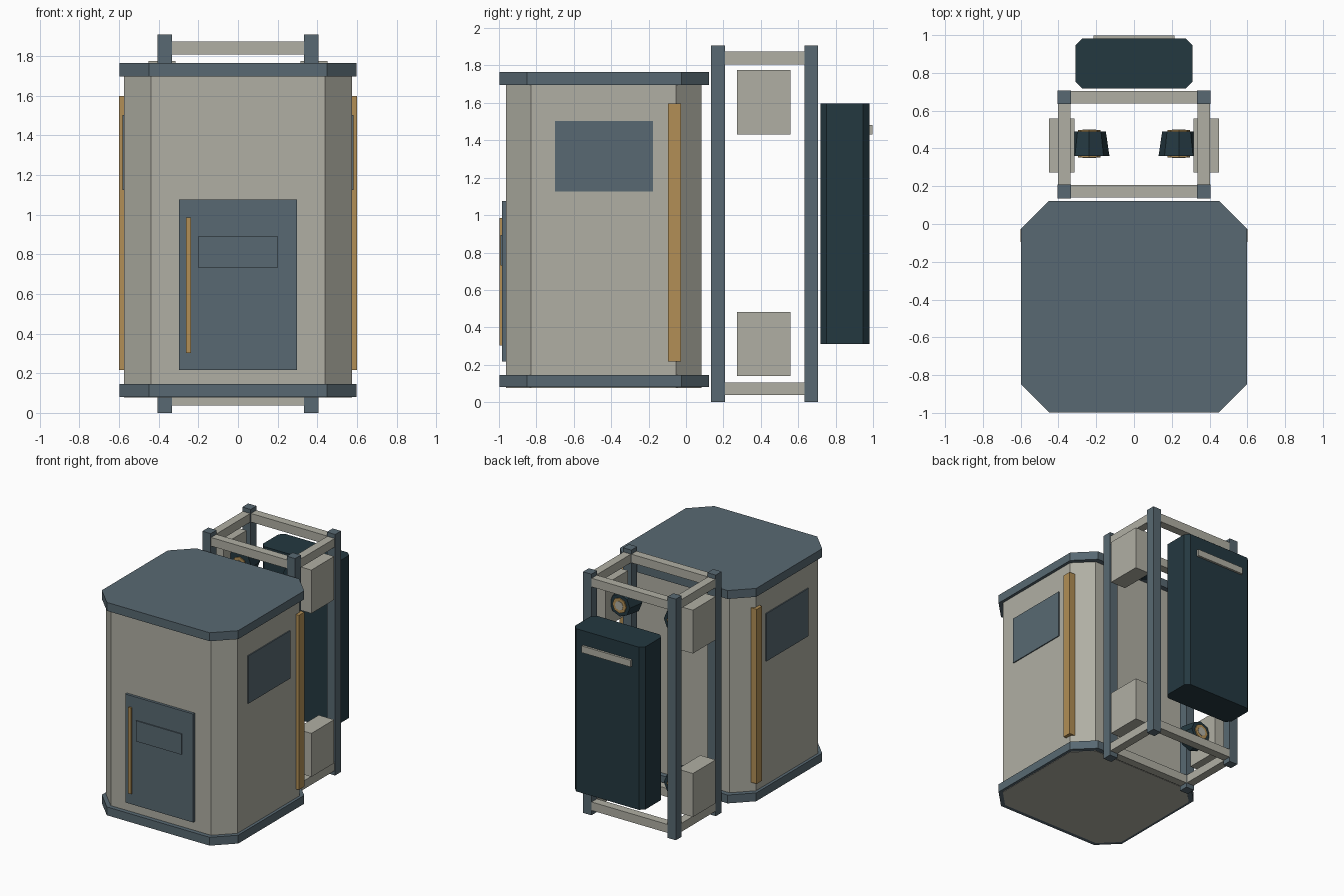
import bpy, bmesh, math
from mathutils import Matrix

if "Cube" in bpy.data.objects:
    bpy.data.objects.remove(bpy.data.objects["Cube"])


def material(name, rgb):
    m = bpy.data.materials.new(name)
    m.diffuse_color = (*rgb, 1)
    m.use_nodes = True
    m.node_tree.nodes["Principled BSDF"].inputs["Base Color"].default_value = m.diffuse_color
    return m


BEIGE = material("warm_grey", (0.434, 0.430, 0.371))
SLATE = material("slate", (0.098, 0.141, 0.168))
GOLD = material("ochre", (0.445, 0.275, 0.093))
DARK = material("dark_teal", (0.0176, 0.0395, 0.0513))


def finish(bm, name, mat):
    bmesh.ops.recalc_face_normals(bm, faces=bm.faces[:])
    me = bpy.data.meshes.new(name)
    bm.to_mesh(me)
    bm.free()
    me.materials.append(mat)
    ob = bpy.data.objects.new(name, me)
    bpy.context.collection.objects.link(ob)
    return ob


def box(name, x, y, z, mat):
    """Box from (min, max) ranges."""
    bm = bmesh.new()
    bmesh.ops.create_cube(bm, size=1)
    for v in bm.verts:
        for i, (lo, hi) in enumerate((x, y, z)):
            v.co[i] = hi if v.co[i] > 0 else lo
    return finish(bm, name, mat)


def prism(name, hx, y, z, c, mat):
    """Upright block with its four vertical corners cut by c."""
    y0, y1 = y
    pts = [(-hx + c, y0), (hx - c, y0), (hx, y0 + c), (hx, y1 - c),
           (hx - c, y1), (-hx + c, y1), (-hx, y1 - c), (-hx, y0 + c)]
    bm = bmesh.new()
    f = bm.faces.new([bm.verts.new((px, py, z[0])) for px, py in pts])
    top = bmesh.ops.extrude_face_region(bm, geom=[f])["geom"]
    for v in top:
        if isinstance(v, bmesh.types.BMVert):
            v.co.z = z[1]
    return finish(bm, name, mat)


def drum(name, x, z, y, r0, r1, mat, sides=8):
    """Faceted drum along y, radius r0 at y[0] and r1 at y[1]."""
    bm = bmesh.new()
    bmesh.ops.create_cone(bm, cap_ends=True, segments=sides, radius1=r1, radius2=r0,
                          depth=y[1] - y[0])
    bmesh.ops.transform(bm, verts=bm.verts[:], matrix=Matrix.Translation(
        (x, (y[0] + y[1]) / 2, z)) @ Matrix.Rotation(math.pi / 2, 4, 'X'))
    return finish(bm, name, mat)


def span(s, a, b):
    return tuple(sorted((s * a, s * b)))


# Cabin with top and bottom caps
prism("cabin_body", 0.574, (-0.963, 0.082), (0.077, 1.74), 0.135, BEIGE)
prism("cabin_floor", 0.597, (-0.997, 0.122), (0.08, 0.146), 0.147, SLATE)
prism("cabin_roof", 0.597, (-0.997, 0.122), (1.697, 1.764), 0.147, SLATE)

# Front hatch
box("hatch", (-0.297, 0.297), (-0.984, -0.95), (0.217, 1.075), SLATE)
box("hatch_panel", (-0.2, 0.2), (-0.992, -0.98), (0.73, 0.893), SLATE)
box("hatch_handle", (-0.263, -0.237), (-0.998, -0.98), (0.303, 0.985), GOLD)

# Frame cross bars, front and back
for y, label in (((0.14, 0.206), "front"), ((0.638, 0.704), "back")):
    for z, lv in (((0.037, 0.104), "low"), ((1.806, 1.874), "high")):
        box(f"cross_bar_{label}_{lv}", (-0.37, 0.37), y, z, BEIGE)

for s, side in ((-1, "left"), (1, "right")):
    # Side windows and vertical strips
    box(f"window_{side}", span(s, 0.57, 0.582), (-0.70, -0.177), (1.125, 1.503), SLATE)
    box(f"side_strip_{side}", span(s, 0.55, 0.6), (-0.096, -0.027), (0.217, 1.598), GOLD)
    # Frame posts and side bars
    for y, label in (((0.134, 0.208), "front"), ((0.634, 0.707), "back")):
        box(f"post_{label}_{side}", span(s, 0.333, 0.406), y, (0, 1.907), SLATE)
    for z, lv in (((0.037, 0.104), "low"), ((1.806, 1.874), "high")):
        box(f"side_bar_{lv}_{side}", span(s, 0.337, 0.402), (0.17, 0.67), z, BEIGE)
    # Equipment boxes with a drum on the inner side
    for z, lv in (((0.139, 0.483), "low"), ((1.432, 1.775), "high")):
        box(f"equipment_box_{lv}_{side}", span(s, 0.316, 0.451), (0.273, 0.558), z, BEIGE)
        zc = sum(z) / 2
        drum(f"drum_{lv}_{side}", s * 0.237, zc, (0.36, 0.489), 0.107, 0.088, DARK)
        drum(f"drum_ring_{lv}_{side}", s * 0.237, zc, (0.352, 0.497), 0.06, 0.06, GOLD)
        drum(f"drum_hub_{lv}_{side}", s * 0.237, zc, (0.349, 0.5), 0.036, 0.036, BEIGE)

# Rear pack with a light plate
prism("rear_pack", 0.309, (0.718, 0.981), (0.31, 1.597), 0.034, DARK)
box("rear_plate", (-0.214, 0.214), (0.97, 0.998), (1.43, 1.483), BEIGE)
